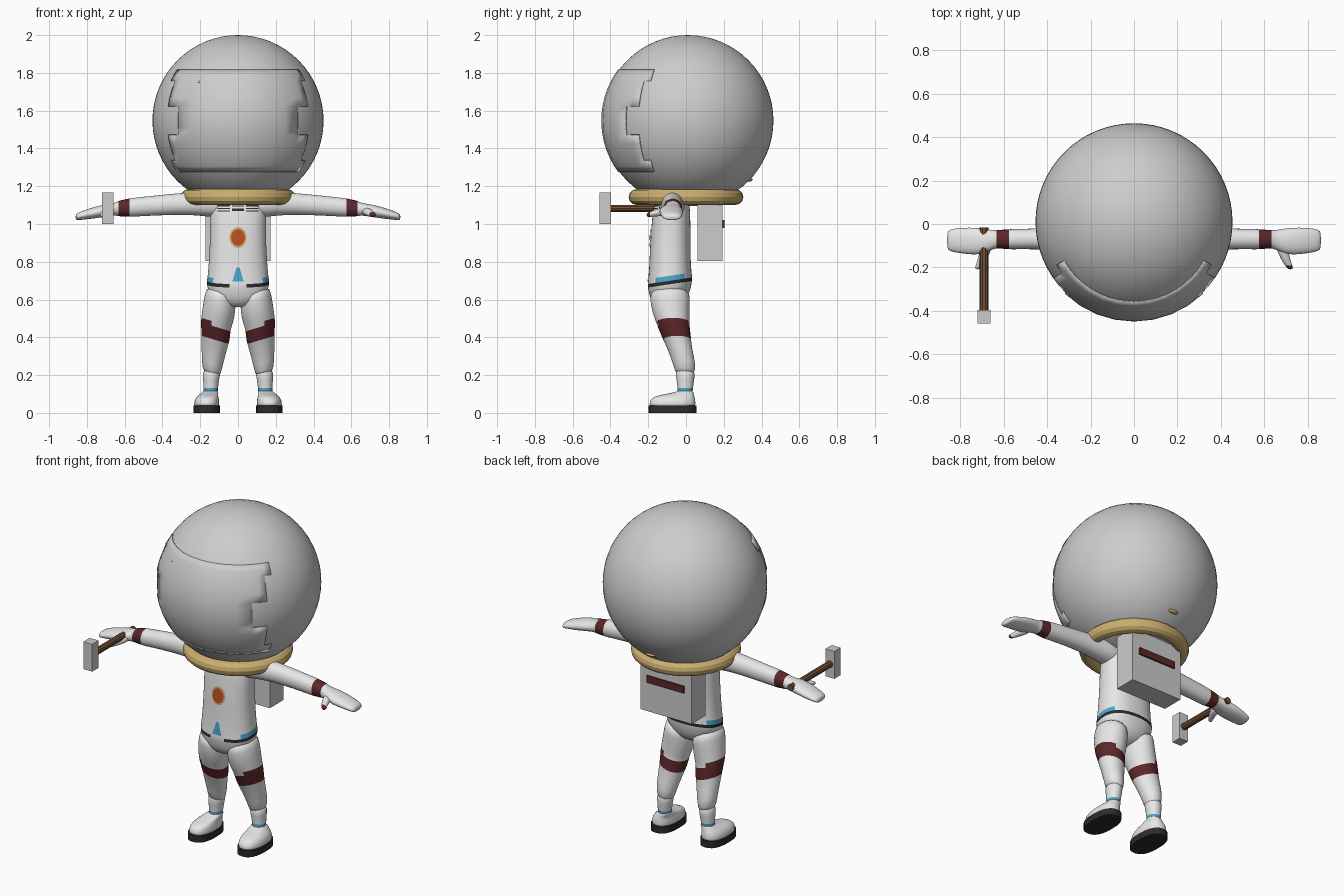
import bpy, bmesh, math
from math import sin, cos, pi, radians

old = bpy.data.objects.get("Cube")
if old:
    bpy.data.objects.remove(old)


def material(name, r, g, b):
    m = bpy.data.materials.new(name)
    m.use_nodes = True
    m.diffuse_color = (r, g, b, 1)
    m.node_tree.nodes["Principled BSDF"].inputs["Base Color"].default_value = (r, g, b, 1)
    return m


WHITE = material("suit white", .8, .8, .8)
GREY = material("helmet grey", .6, .61, .6)
MAROON = material("maroon", .11, .02, .022)
GOLD = material("brass", .6, .43, .16)
DARK = material("dark rubber", .025, .025, .027)
BLUE = material("sky blue", .07, .38, .58)
ORANGE = material("badge orange", .5, .08, .015)
WOOD = material("wood brown", .17, .08, .035)


def finish(name, bm, mats, paint=None, smooth=True, subdiv=0):
    bmesh.ops.recalc_face_normals(bm, faces=bm.faces[:])
    for f in bm.faces:
        f.smooth = smooth
        if paint:
            f.material_index = paint(f.calc_center_median())
    me = bpy.data.meshes.new(name)
    bm.to_mesh(me)
    bm.free()
    for m in mats:
        me.materials.append(m)
    ob = bpy.data.objects.new(name, me)
    bpy.context.collection.objects.link(ob)
    if subdiv:
        ob.modifiers.new("Round", "SUBSURF").levels = subdiv
        ob.modifiers["Round"].render_levels = subdiv
    return ob


def loft(name, rings, mats, axis="z", paint=None, power=1.0, sides=20, tilt=(0, 0), subdiv=1):
    """Skin a row of rings (x, y, z, radius, radius) placed along one axis."""
    bm = bmesh.new()
    loops = []
    for x, y, z, a, b in rings:
        loop = []
        for i in range(sides):
            t = 2 * pi * i / sides
            u = math.copysign(abs(cos(t)) ** power, cos(t)) * a
            v = math.copysign(abs(sin(t)) ** power, sin(t)) * b
            p = {"x": (x, y + u, z + v), "y": (x + u, y, z + v),
                 "z": (x + u, y + v, z + tilt[0] * u + tilt[1] * v)}[axis]
            loop.append(bm.verts.new(p))
        loops.append(loop)
    for lo, hi in zip(loops, loops[1:]):
        for i in range(sides):
            j = (i + 1) % sides
            bm.faces.new((lo[i], lo[j], hi[j], hi[i]))
    bm.faces.new(loops[0])
    bm.faces.new(loops[-1])
    return finish(name, bm, mats, paint, True, subdiv)


def box(name, lo, hi, mat):
    bm = bmesh.new()
    bmesh.ops.create_cube(bm, size=1)
    for v in bm.verts:
        v.co = [(a + b) / 2 + c * (b - a) for a, b, c in zip(lo, hi, v.co)]
    return finish(name, bm, [mat], smooth=False)


# Helmet globe and neck ring
CZ, CY, R = 1.547, .01, .453
bm = bmesh.new()
bmesh.ops.create_uvsphere(bm, u_segments=64, v_segments=32, radius=R)
bmesh.ops.translate(bm, verts=bm.verts, vec=(0, CY, CZ))
finish("helmet", bm, [GREY])

bpy.ops.mesh.primitive_torus_add(major_segments=32, minor_segments=12, major_radius=.262,
                                 minor_radius=.042, location=(0, 0, 1.143))
ring = bpy.context.object
ring.name = "neck_ring"
ring.data.materials.append(GOLD)
bpy.ops.object.shade_smooth_by_angle(angle=radians(25))

# Visor: a curved plate with stepped sides
half_angles = [0, 11, 22, 33, 44, 49.5, 55, 61]
angles = [-a for a in half_angles[:0:-1]] + half_angles
half_heights = [0, .037, .075, .12, .165, .21, .24, .27]
heights = [-h for h in half_heights[:0:-1]] + half_heights
bm = bmesh.new()
RV = R + .003
grid = []
for h in heights:
    r = math.sqrt(RV * RV - h * h)
    grid.append([bm.verts.new((r * sin(radians(a)), CY - r * cos(radians(a)), CZ + h)) for a in angles])
for i in range(len(heights) - 1):
    h = abs(heights[i] + heights[i + 1]) / 2
    limit = 44 if h < .075 else 55 if h < .21 else 61
    for j in range(len(angles) - 1):
        if abs(angles[j] + angles[j + 1]) / 2 < limit:
            bm.faces.new((grid[i][j], grid[i][j + 1], grid[i + 1][j + 1], grid[i + 1][j]))
bmesh.ops.delete(bm, geom=[v for v in bm.verts if not v.link_faces], context="VERTS")
visor = finish("visor", bm, [GREY])
shell = visor.modifiers.new("Shell", "SOLIDIFY")
shell.thickness, shell.offset = .005, 0

# Small brass fittings showing through the globe
for name, spot, size in (("rear_helmet_fitting", (0, .335, 1.235), (.035, .018, .01)),
                         ("front_helmet_fitting", (-.2, -.335, 1.752), (.014, .012, .008))):
    bm = bmesh.new()
    bmesh.ops.create_uvsphere(bm, u_segments=10, v_segments=6, radius=1)
    for v in bm.verts:
        v.co = [c * s + p for c, s, p in zip(v.co, size, spot)]
    finish(name, bm, [GOLD])


# Torso with belt
def torso_paint(c):
    level = c.z - .15 * (c.y + .085)
    if .68 < level < .702 and not (c.y < -.1 and abs(c.x) < .05):
        return 1
    if .702 < level < .716 and abs(c.x) > .13:
        return 2
    return 0


torso = loft("torso", [
    (0, -.085, .56, .06, .06), (0, -.085, .60, .125, .098), (0, -.085, .65, .16, .112),
    (0, -.085, .684, .166, .118), (0, -.085, .70, .166, .118), (0, -.085, .714, .162, .116),
    (0, -.085, .80, .155, .109), (0, -.083, .90, .149, .108), (0, -.08, 1.0, .149, .104),
    (0, -.078, 1.08, .15, .098), (0, -.075, 1.14, .13, .09), (0, -.07, 1.18, .10, .075)],
    [WHITE, DARK, BLUE], paint=torso_paint, power=.85, sides=28, tilt=(0, .15))


# Painted details laid over the torso
def decal(name, polygons, mat, gap):
    bm = bmesh.new()
    for poly in polygons:
        bm.faces.new([bm.verts.new((x, -.35, z)) for x, z in poly])
    bmesh.ops.triangulate(bm, faces=bm.faces[:])
    bmesh.ops.subdivide_edges(bm, edges=bm.edges[:], cuts=2, use_grid_fill=True)
    bm.normal_update()
    ob = finish(name, bm, [mat], smooth=False)
    wrap = ob.modifiers.new("Wrap", "SHRINKWRAP")
    wrap.target, wrap.wrap_method, wrap.wrap_mode = torso, "PROJECT", "ABOVE_SURFACE"
    wrap.use_project_y, wrap.offset = True, gap
    return ob


def disc(a, b):
    return [(a * cos(pi * i / 10), .928 + b * sin(pi * i / 10)) for i in range(20)]


def bar(x, z, w, h):
    return [(x - w, z - h), (x + w, z - h), (x + w, z + h), (x - w, z + h)]


decal("badge_rim", [disc(.045, .055)], GOLD, .003)
decal("badge", [disc(.036, .044)], ORANGE, .006)
decal("buckle", [[(-.03, .695), (.03, .695), (.008, .77), (-.008, .77)]], BLUE, .003)
decal("collar_stripes", [bar(s * .075, z, .032, .003) for s in (-1, 1) for z in (1.068, 1.082, 1.096)]
      + [bar(0, 1.075, .032, .006), bar(0, 1.094, .032, .003)], DARK, .003)

# Limbs, built once for each side
for side, s in (("left", 1), ("right", -1)):
    loft(side + "_arm", [(s * x, y, z, a, b) for x, y, z, a, b in (
        (.05, -.075, 1.105, .075, .07), (.14, -.075, 1.105, .072, .07), (.22, -.072, 1.108, .062, .062),
        (.32, -.07, 1.106, .052, .057), (.45, -.068, 1.097, .048, .053), (.56, -.07, 1.088, .047, .05),
        (.565, -.07, 1.087, .047, .05), (.625, -.07, 1.083, .043, .043), (.63, -.07, 1.082, .042, .041),
        (.655, -.073, 1.078, .045, .032), (.70, -.08, 1.072, .062, .034), (.76, -.078, 1.06, .063, .031),
        (.82, -.075, 1.047, .056, .024), (.85, -.075, 1.039, .05, .02), (.86, -.075, 1.036, .036, .013))],
        [WHITE, MAROON], "x", lambda c: int(.563 < abs(c.x) < .628), power=.95)
    loft(side + "_thumb", [(s * x, y, z, r, r * .85) for x, y, z, r in (
        (.675, -.10, 1.068, .028), (.69, -.14, 1.062, .026), (.702, -.175, 1.055, .02),
        (.712, -.19, 1.051, .018), (.72, -.21, 1.047, .012))],
        [WHITE, MAROON], "y", lambda c, s=s: int(s > 0 and c.y < -.185), sides=10)

    def leg_paint(c, s=s):
        level = c.z - .32 * (abs(c.x) - .12)
        if .395 < level < .468:
            return 1
        return 2 if .114 < c.z < .122 else 0

    # Leg rings slope with the kneeband; the ankle rings are level enough to match
    rows = ((.66, .088, -.085, .074, .105), (.60, .094, -.085, .084, .107), (.53, .103, -.08, .086, .10),
            (.47, .116, -.068, .08, .087), (.465, .117, -.067, .08, .087), (.40, .12, -.05, .075, .077),
            (.395, .121, -.049, .074, .076), (.34, .128, -.033, .066, .066), (.26, .137, -.008, .055, .06),
            (.19, .141, -.003, .044, .05))
    loft(side + "_leg", [(s * x, y, z, a, b) for z, x, y, a, b in rows],
         [WHITE, MAROON], paint=lambda c, p=leg_paint: int(p(c) == 1), tilt=(s * .3, 0))
    loft(side + "_ankle", [(s * x, y, z, a, b) for z, x, y, a, b in (
        (.24, .138, -.006, .052, .056), (.18, .142, -.003, .043, .048), (.123, .145, -.004, .038, .04),
        (.113, .145, -.005, .039, .041), (.08, .147, -.008, .04, .042))],
        [WHITE, BLUE], paint=lambda c: int(.113 < c.z < .123))

    # Boot and sole
    loft(side + "_boot", [(s * x, y, z, a, b) for z, x, y, a, b in (
        (.03, .166, -.072, .066, .122), (.045, .166, -.072, .068, .124), (.072, .165, -.07, .065, .12),
        (.09, .16, -.06, .055, .105), (.10, .153, -.03, .048, .072), (.113, .146, -.006, .041, .045),
        (.118, .145, -.004, .036, .038))], [WHITE], power=.85)
    sole = loft(side + "_sole", [(s * .166, -.072, z, .07, .127) for z in (0, .04)],
                [DARK], power=.8, sides=24, subdiv=0)
    for f in sole.data.polygons:
        f.use_smooth = abs(f.normal.z) < .5

# Backpack with a red panel
box("backpack", (-.172, .06, .803), (.172, .193, 1.13), GREY)
box("backpack_panel", (-.125, .19, .98), (.125, .203, 1.022), MAROON)

# Hammer held in the right hand
box("hammer_head", (-.72, -.457, 1.0), (-.66, -.396, 1.166), GREY)
handle = loft("hammer_handle", [(-.69, y, 1.082, .02, .02) for y in (-.40, -.015)], [WOOD], "y",
              sides=10, subdiv=0)
for f in handle.data.polygons:
    f.use_smooth = False
